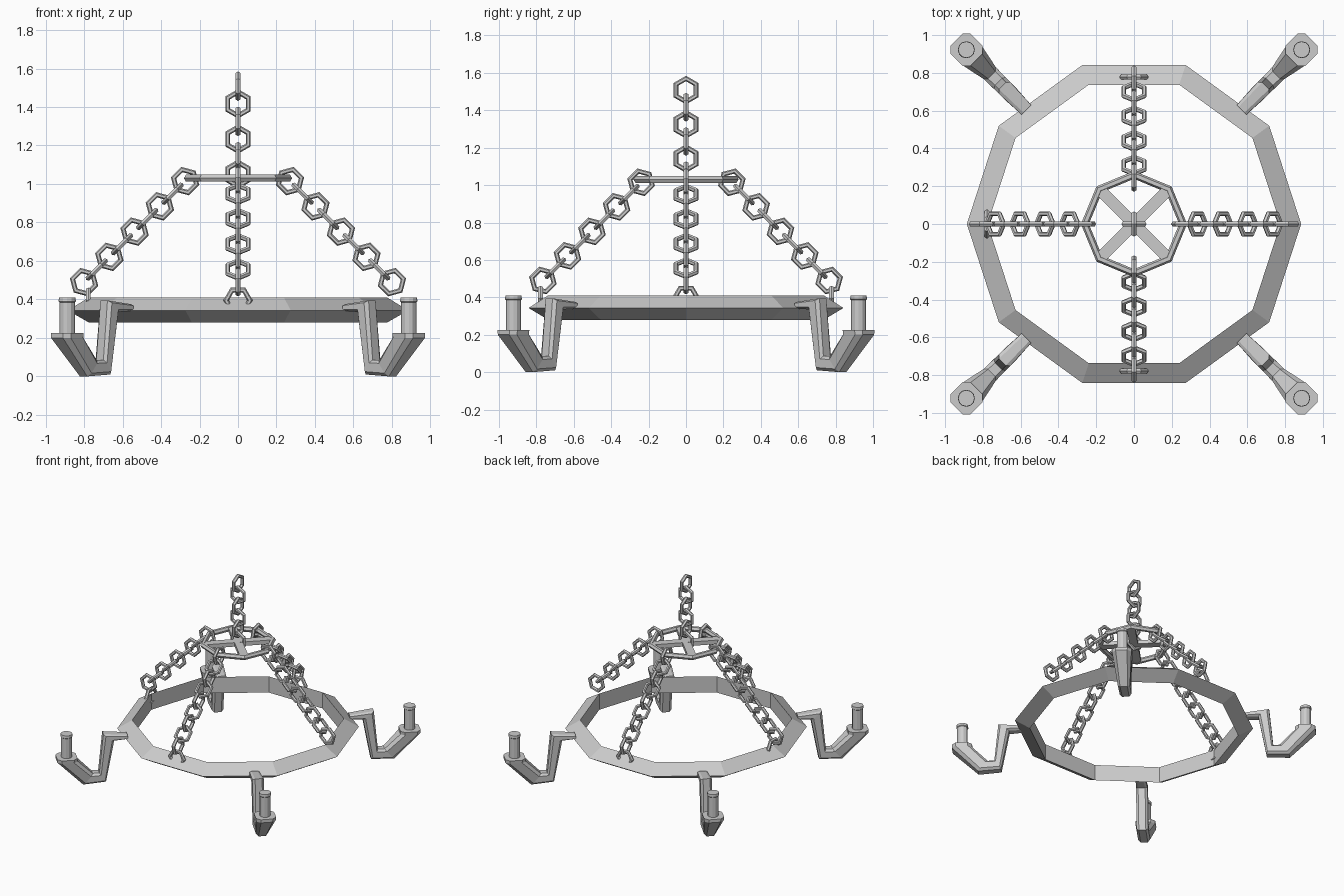
import bpy, bmesh
from math import sin, cos, pi
from mathutils import Vector, Matrix

if "Cube" in bpy.data.objects:
    bpy.data.objects.remove(bpy.data.objects["Cube"])

X, Y, Z = Vector((1, 0, 0)), Vector((0, 1, 0)), Vector((0, 0, 1))


def finish(name, bm):
    bmesh.ops.recalc_face_normals(bm, faces=bm.faces)
    me = bpy.data.meshes.new(name)
    bm.to_mesh(me)
    bm.free()
    ob = bpy.data.objects.new(name, me)
    bpy.context.collection.objects.link(ob)
    return ob


def bridge(bm, loops, closed):
    """Skin a row of equal point loops, capping the ends when it is open."""
    rows = [[bm.verts.new(p) for p in loop] for loop in loops]
    n = len(rows[0])
    for i in range(len(rows) if closed else len(rows) - 1):
        a, b = rows[i], rows[(i + 1) % len(rows)]
        for j in range(n):
            k = (j + 1) % n
            bm.faces.new((a[j], a[k], b[k], b[j]))
    if not closed:
        bm.faces.new(rows[0])
        bm.faces.new(rows[-1])


def lathe(bm, profile, sides, center, a, b):
    """Turn an (r, h) profile in the plane of a and b; first corner lies on a."""
    n = a.cross(b)
    loops = []
    for i in range(sides):
        t = 2 * pi * i / sides
        d = a * cos(t) + b * sin(t)
        loops.append([center + d * r + n * h for r, h in profile])
    bridge(bm, loops, True)


def tube(major, minor, sides=6):
    return [(major + minor * cos(2 * pi * k / sides), minor * sin(2 * pi * k / sides))
            for k in range(sides)]


def link(bm, center, a, b):
    lathe(bm, tube(0.062, 0.0145), 6, center, a, b)


# Large ten-sided hoop with a pointed outer edge
bm = bmesh.new()
lathe(bm, [(0.885, 0.343), (0.775, 0.41), (0.775, 0.28)], 10, Vector(), X, Y)
finish("main_hoop", bm)

# Small upper ring and its crossed spokes
bm = bmesh.new()
lathe(bm, tube(0.26, 0.021), 8, Vector((0, 0, 1.03)), X, Y)
finish("upper_ring", bm)
for i, ang in enumerate((pi / 4, -pi / 4)):
    bm = bmesh.new()
    bmesh.ops.create_cube(bm, size=1, matrix=Matrix.Translation((0, 0, 1.03))
                          @ Matrix.Rotation(ang, 4, 'Z')
                          @ Matrix.Diagonal((0.51, 0.062, 0.032 - i * 0.002, 1)))
    finish(f"upper_spoke_{i + 1}", bm)

# Hanging chain in the middle
bm = bmesh.new()
for i in range(6):
    link(bm, Vector((0, 0, 1.508 - 0.0915 * i)), Z, X if i % 2 else Y)
finish("top_chain", bm)

# Four sloping chains, with end links round the hoop (none at the right side)
for name, out, side, r0, r1 in (("right", X, Y, 0.27, 0.80), ("left", -X, Y, 0.275, 0.80),
                                ("back", Y, X, 0.245, 0.765), ("front", -Y, X, 0.24, 0.765)):
    bm = bmesh.new()
    start, end = out * r0 + Z * 1.015, out * r1 + Z * 0.49
    along = (end - start).normalized()
    for i in range(9):
        flat = side if i % 2 else along.cross(side)
        link(bm, start.lerp(end, i / 8), along, flat)
    if name != "right":
        link(bm, out * 0.778 + Z * 0.395, side, Z)
    finish(name + "_chain", bm)

# Arm stations: inner-curve point, outer-curve point (distance out, height), half width
ARM = [((0.83, 0.375), (0.83, 0.34), 0.036),
       ((1.01, 0.395), (0.93, 0.335), 0.043),
       ((1.04, 0.085), (0.99, 0.01), 0.043),
       ((1.09, 0.085), (1.16, 0.0), 0.045),
       ((1.205, 0.20), (1.355, 0.20), 0.072),
       ((1.205, 0.225), (1.355, 0.225), 0.075)]
CUT = [(-1, -.6), (-1, .6), (-.6, 1), (.6, 1), (1, .6), (1, -.6), (.6, -1), (-.6, -1)]


def arm_loops(sx, sy):
    out, side = Vector((sx, sy, 0)).normalized(), Vector((-sy, sx, 0)).normalized()
    base = Vector((-0.0175 * sx, 0.0175 * sy, 0))
    loops = []
    for (ad, az), (bd, bz), w in ARM:
        a, b = out * ad + Z * az, out * bd + Z * bz
        loops.append([base + (a + b) / 2 + (b - a) / 2 * u + side * (w * v) for u, v in CUT])
    return loops, base + out * 1.28


for name, sx, sy in (("front_left", -1, -1), ("front_right", 1, -1),
                     ("back_left", -1, 1), ("back_right", 1, 1)):
    # Hooked arm flaring into a cup
    bm = bmesh.new()
    loops, cup = arm_loops(sx, sy)
    bridge(bm, loops, False)
    finish(name + "_arm", bm)
    # Candle with a slightly wider rim
    bm = bmesh.new()
    bridge(bm, [[cup + Vector((r * cos(pi * k / 6), r * sin(pi * k / 6), z)) for k in range(12)]
                for r, z in ((0.04, 0.215), (0.04, 0.385), (0.045, 0.39), (0.043, 0.41))], False)
    finish(name + "_candle", bm)
